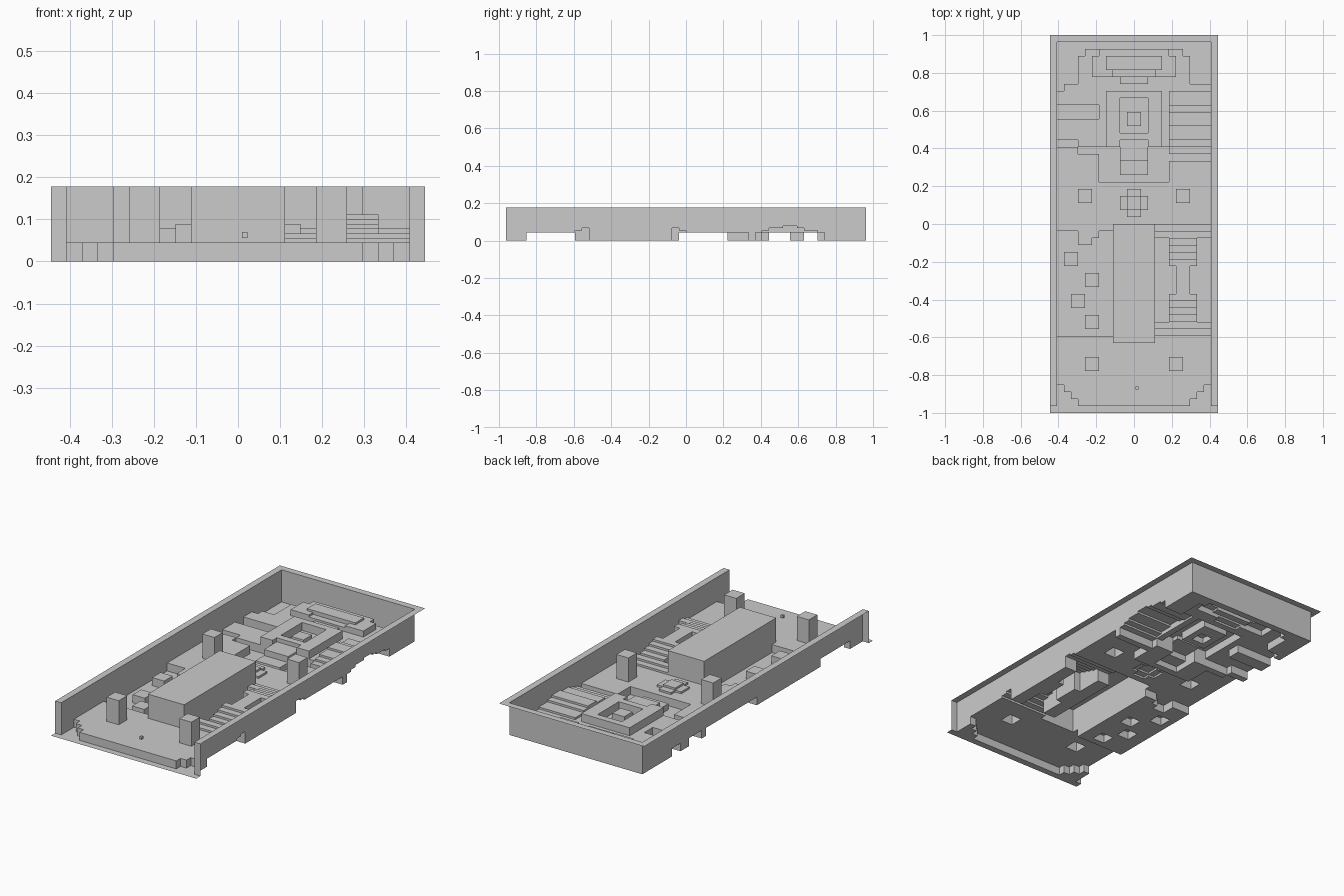
import bpy, bmesh, math

if "Cube" in bpy.data.objects:
    bpy.data.objects.remove(bpy.data.objects["Cube"])

U = 1 / 27          # footprint of one terrain cell
H = U * 0.3         # one height step
NX, NY = 12, 27     # half size in cells
cells = {}          # (x, y) -> (height, part)


def block(part, z, x0, x1, y0, y1, mirror=False):
    """Set a rectangle of cells to a height; later calls overwrite earlier ones."""
    for x in range(x0, x1):
        for y in range(y0, y1):
            cells[x, y] = (z, part)
            if mirror:
                cells[-x - 1, y] = (z, part)


# Rim, front lip and low ground
block("rim_wall", 16, -12, 12, -26, 27)
block("front_lip", 0, -12, 12, -27, -26)
block("low_ground", 0, -11, 11, -26, 26)

# Front yard with stepped corners
block("front_yard", 4, -11, 11, -23, -16)
for i in range(3):
    block("front_yard", 4, -10 + i, 10 - i, -24 - i, -23 - i)

# Middle plaza
block("plaza", 4, -11, 11, -1, 6)
block("plaza", 4, -11, -8, 6, 11)
block("plaza", 4, -8, -5, 6, 10)
block("plaza", 4, 5, 11, 6, 9)
block("plaza", 4, -8, -6, -3, -1)
block("plaza", 4, -6, -5, -2, -1)

# Stepping blocks in the left pit
for x, y in ((-10, -6), (-7, -9), (-9, -12), (-7, -15)):
    block("stepping_block", 4, x, x + 2, y, y + 2)

# Arched bridge over the right pit
for i in range(6):
    x0, x1 = (3, 11) if i < 2 else (5, 9)
    block("bridge", 5 + i, x0, x1, -16 + i, -15 + i)
    block("bridge", 5 + i, x0, x1, -1 - i, -i)
block("bridge", 10, 6, 8, -10, -6)

# Rear plateau with stepped outline
block("rear_plateau", 4, -8, 8, 19, 24)
block("rear_plateau", 4, -7, 7, 24, 25)
block("rear_plateau", 4, -11, -5, 17, 19)
block("rear_plateau", 4, -10, -8, 19, 20)
block("rear_plateau", 4, 8, 11, 19, 20)
block("rear_plateau", 4, -11, -5, 12, 15)
block("rear_plateau", 4, -8, -5, 11, 12)
block("rear_plateau", 4, -5, 5, 11, 19)

# Right stepped mound
for z, y0, y1 in ((4, 10, 11), (5, 11, 19), (6, 12, 17), (7, 14, 16)):
    block("stepped_mound", z, 5, 11, y0, y1)

# Temple with sunken court, altar and front stairs
block("temple", 8, -4, 4, 11, 19)
block("temple", 4, -2, 2, 13, 18)
block("altar", 7, -1, 1, 14, 16)
block("temple_stairs", 3, -2, 2, 7, 9)
block("temple_stairs", 6, -2, 2, 9, 12)

# Rear dais
block("dais", 7, -6, 6, 21, 24)
block("dais", 7, -5, 5, 24, 25)
block("dais_top", 8, -4, 4, 22, 24)
block("dais_stairs", 6, -3, 3, 21, 22)
block("dais_stairs", 5, -2, 2, 20, 21)

# Cross-shaped plinth
block("cross_plinth", 5, -1, 1, 1, 5)
block("cross_plinth", 5, -2, 2, 2, 4)
block("cross_plinth", 6, -1, 1, 2, 4)

# Large hall and four pillars
block("hall", 16, -3, 3, -17, 0)
block("rear_pillars", 16, 6, 8, 3, 5, True)
block("front_pillars", 16, 5, 7, -21, -19, True)


def build(part):
    """Mesh a part: cell tops plus walls down to every lower neighbour."""
    bm = bmesh.new()

    def face(*pts):
        bm.faces.new([bm.verts.new((x * U, y * U, z * H)) for x, y, z in pts])

    for (x, y), (z, p) in cells.items():
        if p != part:
            continue
        c = [(x, y), (x + 1, y), (x + 1, y + 1), (x, y + 1)]
        face(*[(*q, z) for q in c])
        for k, (dx, dy) in enumerate(((0, -1), (1, 0), (0, 1), (-1, 0))):
            low = cells.get((x + dx, y + dy), (z, p))[0]
            a, b = c[k], c[(k + 1) % 4]
            for s in range(low, z):
                face((*a, s), (*b, s), (*b, s + 1), (*a, s + 1))
    bmesh.ops.remove_doubles(bm, verts=bm.verts, dist=1e-5)
    bmesh.ops.dissolve_limit(bm, angle_limit=math.radians(1),
                             verts=bm.verts, edges=bm.edges)
    me = bpy.data.meshes.new(part)
    bm.to_mesh(me)
    bm.free()
    bpy.context.collection.objects.link(bpy.data.objects.new(part, me))


for part in sorted({p for _, p in cells.values()}):
    build(part)

# Small floating marker cube near the front
bpy.ops.mesh.primitive_cube_add(size=0.014, location=(0.016, -0.868, 0.063))
bpy.context.object.name = "marker_cube"
